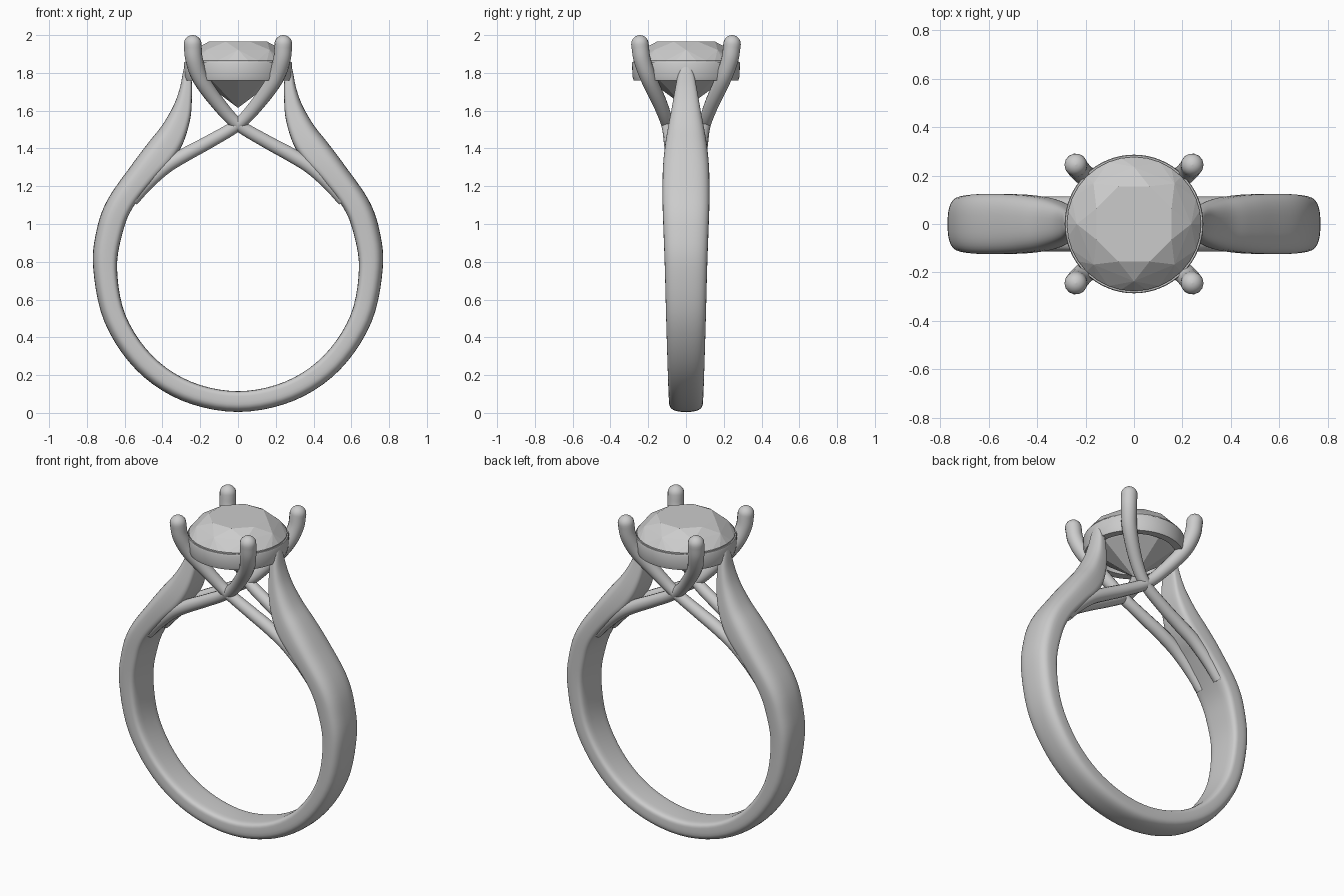
import bpy, bmesh, math
from mathutils import Vector

if "Cube" in bpy.data.objects:
    bpy.data.objects.remove(bpy.data.objects["Cube"])


def finish(name, bm, smooth=True):
    bmesh.ops.recalc_face_normals(bm, faces=bm.faces)
    me = bpy.data.meshes.new(name)
    bm.to_mesh(me)
    bm.free()
    ob = bpy.data.objects.new(name, me)
    bpy.context.collection.objects.link(ob)
    if smooth:
        bpy.ops.object.select_all(action='DESELECT')
        ob.select_set(True)
        bpy.context.view_layer.objects.active = ob
        bpy.ops.object.shade_smooth_by_angle(angle=math.radians(40))
    return ob


def resample(rows, n):
    """Catmull-Rom interpolation through rows of numbers."""
    pts = [Vector(r) for r in rows]
    pts = [2 * pts[0] - pts[1]] + pts + [2 * pts[-1] - pts[-2]]
    out = []
    for i in range(1, len(pts) - 2):
        a, b, c, d = pts[i - 1:i + 3]
        for k in range(n):
            t = k / n
            out.append(0.5 * (2 * b + (c - a) * t + (2 * a - 5 * b + 4 * c - d) * t * t
                              + (3 * b - a - 3 * c + d) * t ** 3))
    return out + [pts[-2]]


# Shank: stations of outer x, z, inner x, z and half width, from base to shoulder tip
half = []
for deg, w in ((-90, .09), (-67, .093), (-45, .098), (-22, .105)):
    c, s = math.cos(math.radians(deg)), math.sin(math.radians(deg))
    half.append((.762 * c, .765 + .76 * s, .642 * c, .757 + .642 * s, w))
half += [
    (.767, .77, .640, .76, .112),
    (.748, .97, .612, .95, .119),
    (.690, 1.13, .555, 1.09, .124),
    (.565, 1.31, .435, 1.24, .123),
    (.475, 1.43, .350, 1.33, .115),
    (.400, 1.525, .290, 1.43, .100),
    (.340, 1.63, .252, 1.56, .078),
    (.308, 1.72, .244, 1.68, .060),
    (.292, 1.80, .246, 1.78, .042),
    (.284, 1.835, .252, 1.83, .024),
]
stations = [(-a, b, -c, d, w) for a, b, c, d, w in reversed(half[1:])] + half
bm = bmesh.new()
rings = []
SEG = 36
for ox, oz, ix, iz, w in resample(stations, 5):
    row = []
    for k in range(SEG):
        a = 2 * math.pi * k / SEG
        c, s = math.cos(a), math.sin(a)
        # rounded outside, flatter inside
        e = 2 / 2.7 if s > 0 else 2 / 5
        u = math.copysign(abs(s) ** e, s) * .5 + .5
        v = math.copysign(abs(c) ** e, c) * w
        row.append(bm.verts.new((ix + (ox - ix) * u, v, iz + (oz - iz) * u)))
    rings.append(row)
for r0, r1 in zip(rings, rings[1:]):
    for k in range(SEG):
        j = (k + 1) % SEG
        bm.faces.new((r0[k], r0[j], r1[j], r1[k]))
bm.faces.new(rings[0])
bm.faces.new(rings[-1])
finish("shank", bm)

# Prongs: each rises from one shoulder, crosses the centre and grips the opposite side
path = [
    (.56, .075, 1.125, .034), (.48, .075, 1.215, .036), (.38, .075, 1.305, .038),
    (.27, .075, 1.372, .038), (.15, .082, 1.437, .036), (0, .098, 1.527, .034),
    (-.10, .135, 1.632, .038), (-.195, .195, 1.765, .043), (-.232, .232, 1.87, .046),
    (-.24, .244, 1.953, .047),
]
samples = [tuple(p) for p in resample(path, 6)]
for i in range(1, 8):
    a = math.radians(89 * i / 7)
    samples.append((-.24, .244, 1.953 + .047 * math.sin(a), .047 * math.cos(a)))
for sx in (1, -1):
    for sy in (1, -1):
        side = ("left" if sx > 0 else "right")
        depth = ("back" if sy > 0 else "front")
        cu = bpy.data.curves.new(f"{depth}_{side}_prong", 'CURVE')
        cu.dimensions = '3D'
        cu.bevel_depth = 1.0
        cu.bevel_resolution = 5
        cu.use_fill_caps = True
        sp = cu.splines.new('POLY')
        sp.points.add(len(samples) - 1)
        for p, (x, y, z, r) in zip(sp.points, samples):
            p.co = (x * sx, y * sy, z, 1)
            p.radius = r
        sp.use_smooth = True
        bpy.context.collection.objects.link(bpy.data.objects.new(cu.name, cu))

# Seat: collar holding the stone
profile = [(.232, 1.762), (.277, 1.760), (.283, 1.78), (.286, 1.85), (.283, 1.858),
           (.274, 1.858), (.262, 1.83), (.232, 1.80)]
bm = bmesh.new()
N = 64
rows = [[bm.verts.new((r * math.cos(2 * math.pi * k / N), r * math.sin(2 * math.pi * k / N), z))
         for r, z in profile] for k in range(N)]
for k in range(N):
    a, b = rows[k], rows[(k + 1) % N]
    for i in range(len(profile)):
        j = (i + 1) % len(profile)
        bm.faces.new((a[i], a[j], b[j], b[i]))
finish("seat", bm)

# Stone: round brilliant cut from stacked rings of points
bm = bmesh.new()
for count, r, z, turn in ((8, .168, 1.965, 22.5), (8, .236, 1.922, 0), (32, .277, 1.866, 0),
                          (32, .277, 1.848, 0), (8, .215, 1.775, 0), (1, 0, 1.615, 0)):
    for k in range(count):
        a = 2 * math.pi * k / count + math.radians(turn)
        bm.verts.new((r * math.cos(a), r * math.sin(a), z))
bmesh.ops.convex_hull(bm, input=bm.verts)
bmesh.ops.dissolve_limit(bm, angle_limit=math.radians(1), verts=bm.verts, edges=bm.edges)
finish("stone", bm, smooth=False)
